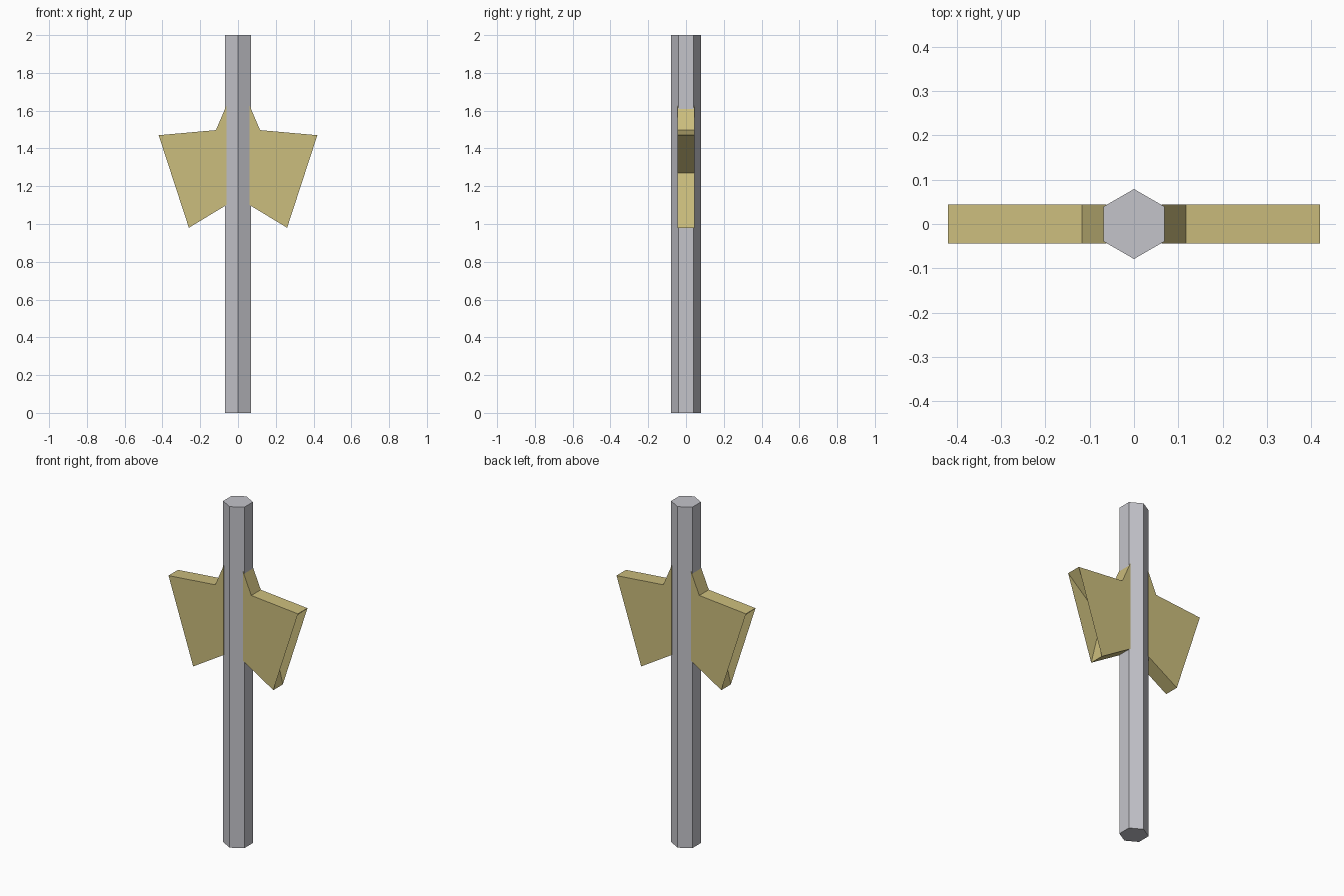
import bpy, bmesh, math

cube = bpy.data.objects.get("Cube")
if cube:
    bpy.data.objects.remove(cube, do_unlink=True)


def make_material(name, rgb):
    mat = bpy.data.materials.new(name)
    mat.use_nodes = True
    mat.diffuse_color = (*rgb, 1)
    mat.node_tree.nodes["Principled BSDF"].inputs["Base Color"].default_value = (*rgb, 1)
    return mat


steel = make_material("grey steel", (0.55, 0.55, 0.59))
gold = make_material("dull gold", (0.60, 0.51, 0.205))


def add_object(name, bm, mat):
    mesh = bpy.data.meshes.new(name)
    bm.to_mesh(mesh)
    bm.free()
    mesh.materials.append(mat)
    obj = bpy.data.objects.new(name, mesh)
    bpy.context.collection.objects.link(obj)
    return obj


# Hexagonal shaft with corners facing front and back
bpy.ops.mesh.primitive_cylinder_add(vertices=6, radius=0.079, depth=2, location=(0, 0, 1))
shaft = bpy.context.object
shaft.name = "shaft"
# make sure a corner points along y
if abs(max(v.co.y for v in shaft.data.vertices) - 0.079) > 0.001:
    shaft.rotation_euler.z = math.radians(30)
shaft.data.materials.append(steel)

# Blade outline in x and z; the notch point is hidden between the two flat cheeks
outline = [(0.062, 1.10), (0.26, 0.98), (0.19, 1.27),
           (0.42, 1.47), (0.117, 1.497), (0.062, 1.625)]
NOTCH = 2
HALF_THICK = 0.044

bm = bmesh.new()
front = [bm.verts.new((x, -HALF_THICK, z)) for x, z in outline]
back = [bm.verts.new((x, HALF_THICK, z)) for x, z in outline]

# Cheeks run straight across the notch
bm.faces.new([v for i, v in enumerate(front) if i != NOTCH])
bm.faces.new([v for i, v in reversed(list(enumerate(back))) if i != NOTCH])

# Rim, folding inwards at the notch
for i in range(len(outline)):
    j = (i + 1) % len(outline)
    bm.faces.new((front[i], back[i], back[j], front[j]))

# Left blade, mirrored to the right side
blades = add_object("blades", bm, gold)
blades.modifiers.new("Mirror", "MIRROR").use_mirror_merge = False
